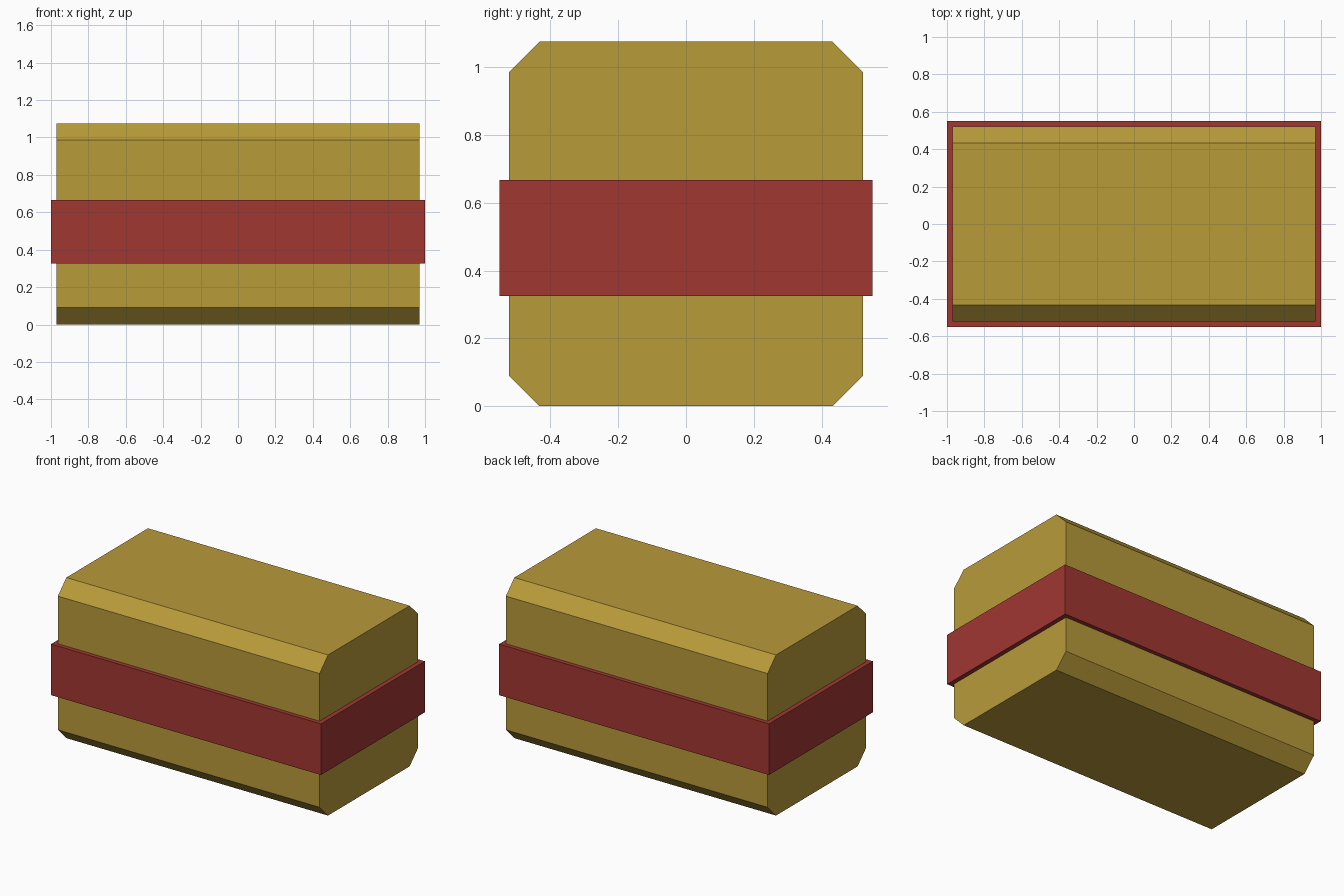
import bpy
import bmesh

if "Cube" in bpy.data.objects:
    bpy.data.objects.remove(bpy.data.objects["Cube"])


def material(name, color):
    mat = bpy.data.materials.new(name)
    mat.diffuse_color = (*color, 1.0)
    mat.use_nodes = True
    mat.node_tree.nodes["Principled BSDF"].inputs["Base Color"].default_value = mat.diffuse_color
    return mat


def extrude_profile(name, profile, half_length, mat):
    """Extrude a closed (y, z) profile along x, centred on x = 0."""
    bm = bmesh.new()
    face = bm.faces.new([bm.verts.new((-half_length, y, z)) for y, z in profile])
    result = bmesh.ops.extrude_face_region(bm, geom=[face])
    verts = [g for g in result["geom"] if isinstance(g, bmesh.types.BMVert)]
    bmesh.ops.translate(bm, verts=verts, vec=(2 * half_length, 0, 0))
    bmesh.ops.recalc_face_normals(bm, faces=bm.faces)
    mesh = bpy.data.meshes.new(name)
    bm.to_mesh(mesh)
    bm.free()
    mesh.materials.append(mat)
    obj = bpy.data.objects.new(name, mesh)
    bpy.context.collection.objects.link(obj)
    return obj


gold = material("gold", (0.479, 0.328, 0.041))
red = material("red", (0.352, 0.038, 0.031))

# Gold bar with four chamfered long edges
W, H, C = 0.522, 1.076, 0.09
right_side = [(W - C, 0), (W, C), (W, H - C), (W - C, H)]
left_side = [(-y, z) for y, z in reversed(right_side)]
extrude_profile("bar", right_side + left_side, 0.97, gold)

# Red band wrapped around the middle
D, Z0, Z1 = 0.55, 0.325, 0.667
extrude_profile("band", [(-D, Z0), (D, Z0), (D, Z1), (-D, Z1)], 1.0, red)
